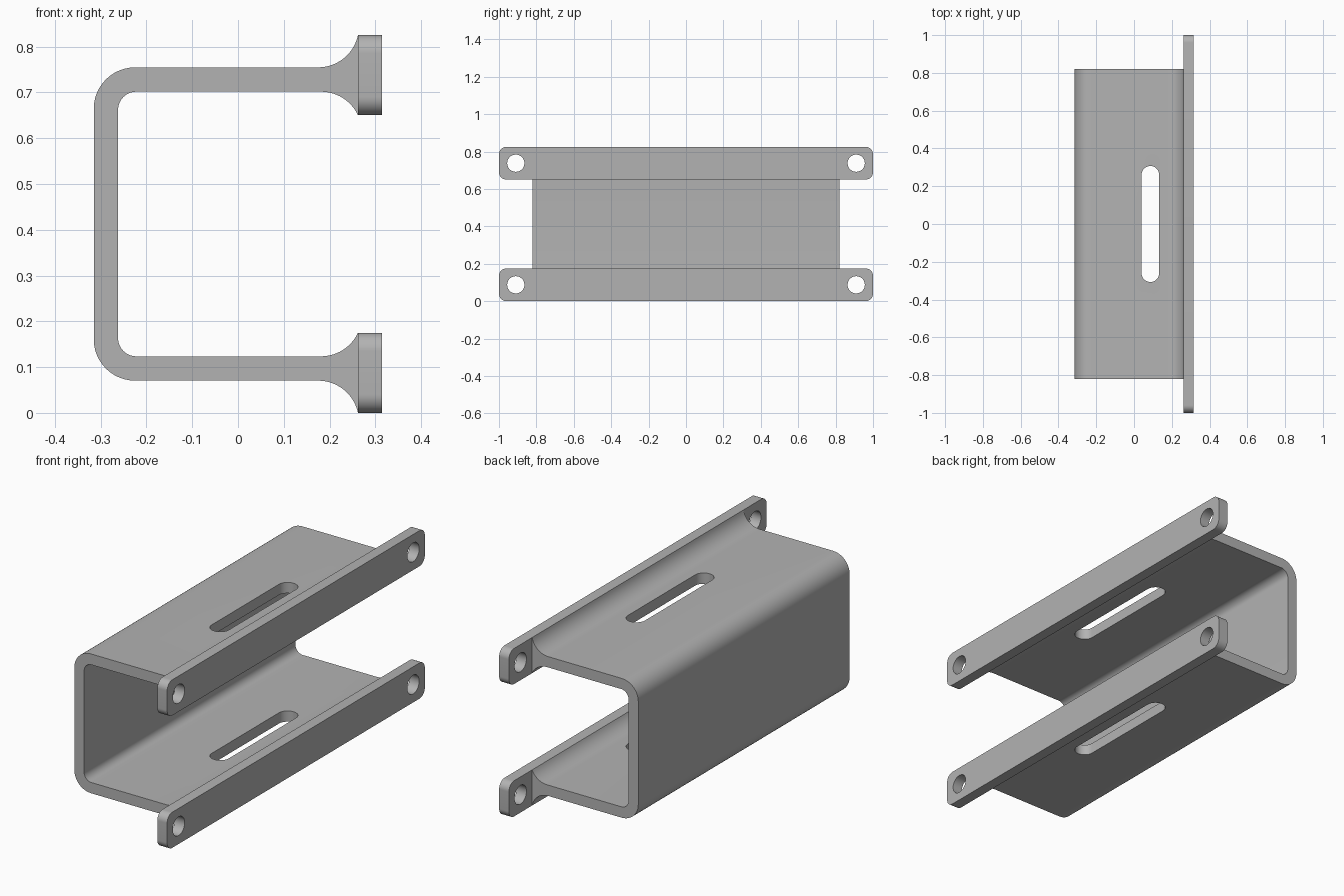
import bpy, bmesh
from math import sin, cos, pi, sqrt, asin
from mathutils import Vector

if "Cube" in bpy.data.objects:
    bpy.data.objects.remove(bpy.data.objects["Cube"])

grey = bpy.data.materials.new("plain grey")
grey.use_nodes = True
grey.diffuse_color = (0.45, 0.45, 0.45, 1)
grey.node_tree.nodes["Principled BSDF"].inputs["Base Color"].default_value = grey.diffuse_color


def arc(cx, cy, r, a0, a1, n=12):
    return [(cx + r * cos(a0 + (a1 - a0) * i / n), cy + r * sin(a0 + (a1 - a0) * i / n))
            for i in range(n + 1)]


def rounded(u0, u1, v0, v1, r):
    """Outline of a rounded rectangle."""
    corners = [(u1 - r, v1 - r), (u0 + r, v1 - r), (u0 + r, v0 + r), (u1 - r, v0 + r)]
    pts = []
    for k, (u, v) in enumerate(corners):
        pts += arc(u, v, r, k * pi / 2, (k + 1) * pi / 2)
    return pts


def prism(name, outline, place, low, high):
    """Extrude a flat outline; place maps (u, v, w) to a 3D point."""
    bm = bmesh.new()
    face = bm.faces.new([bm.verts.new(place(u, v, low)) for u, v in outline])
    new = bmesh.ops.extrude_face_region(bm, geom=[face])["geom"]
    shift = Vector(place(0, 0, high)) - Vector(place(0, 0, low))
    bmesh.ops.translate(bm, vec=shift, verts=[g for g in new if isinstance(g, bmesh.types.BMVert)])
    bmesh.ops.remove_doubles(bm, verts=bm.verts, dist=1e-5)
    bmesh.ops.recalc_face_normals(bm, faces=bm.faces)
    mesh = bpy.data.meshes.new(name)
    bm.to_mesh(mesh)
    bm.free()
    mesh.materials.append(grey)
    obj = bpy.data.objects.new(name, mesh)
    bpy.context.collection.objects.link(obj)
    return obj


def activate(obj):
    bpy.ops.object.select_all(action="DESELECT")
    obj.select_set(True)
    bpy.context.view_layer.objects.active = obj


def cut(obj, cutter):
    activate(obj)
    mod = obj.modifiers.new("cut", "BOOLEAN")
    mod.operation, mod.solver, mod.object = "DIFFERENCE", "EXACT", cutter
    bpy.ops.object.modifier_apply(modifier=mod.name)
    bpy.data.objects.remove(cutter)


def smooth(obj):
    activate(obj)
    bpy.ops.object.shade_smooth_by_angle(angle=pi / 6)


def along_x(u, v, w): return (w, u, v)
def along_y(u, v, w): return (u, w, v)
def along_z(u, v, w): return (u, v, w)


# Main sizes
MID, BACK, JOIN, FRONT = 0.4125, -0.315, 0.262, 0.315
OUT, INN, PLATE_OUT, PLATE_IN = 0.342, 0.289, 0.4125, 0.2375
FLARE = 0.089


def flare(base, tip):
    """Concave fillet from the flange surface out to the plate edge."""
    rise = abs(tip - base)
    run = sqrt(2 * FLARE * rise - rise * rise)
    sweep, s = asin(run / FLARE), 1 if tip > base else -1
    if rise > FLARE:
        sweep = pi - sweep
    return arc(JOIN - run, base + s * FLARE, FLARE, -s * pi / 2, -s * (pi / 2 - sweep))


# Channel with flared flanges: upper half of the profile, then its mirror
outer = arc(BACK + 0.09, OUT - 0.09, 0.09, pi, pi / 2) + flare(OUT, PLATE_OUT)
inner = flare(INN, PLATE_IN)[::-1] + arc(BACK + 0.053 + 0.04, INN - 0.04, 0.04, pi / 2, pi)
half = outer + inner
profile = half + [(x, -z) for x, z in half[::-1]]
channel = prism("channel", [(x, z + MID) for x, z in profile], along_y, -0.82, 0.82)

# Slot through both flanges
cut(channel, prism("slot_cutter", rounded(0.04, 0.133, -0.307, 0.307, 0.0464), along_z, -0.1, 1))
smooth(channel)

# Mounting plates with a bolt hole at each end
for name, z0, z1 in (("lower_plate", 0, 0.175), ("upper_plate", 0.65, 0.825)):
    plate = prism(name, rounded(-1, 1, z0, z1, 0.04), along_x, JOIN, FRONT)
    for y in (-0.91, 0.91):
        hole = arc(y, (z0 + z1) / 2, 0.046, 0, 2 * pi, 40)[:-1]
        cut(plate, prism("hole_cutter", hole, along_x, 0.2, 0.4))
    smooth(plate)
